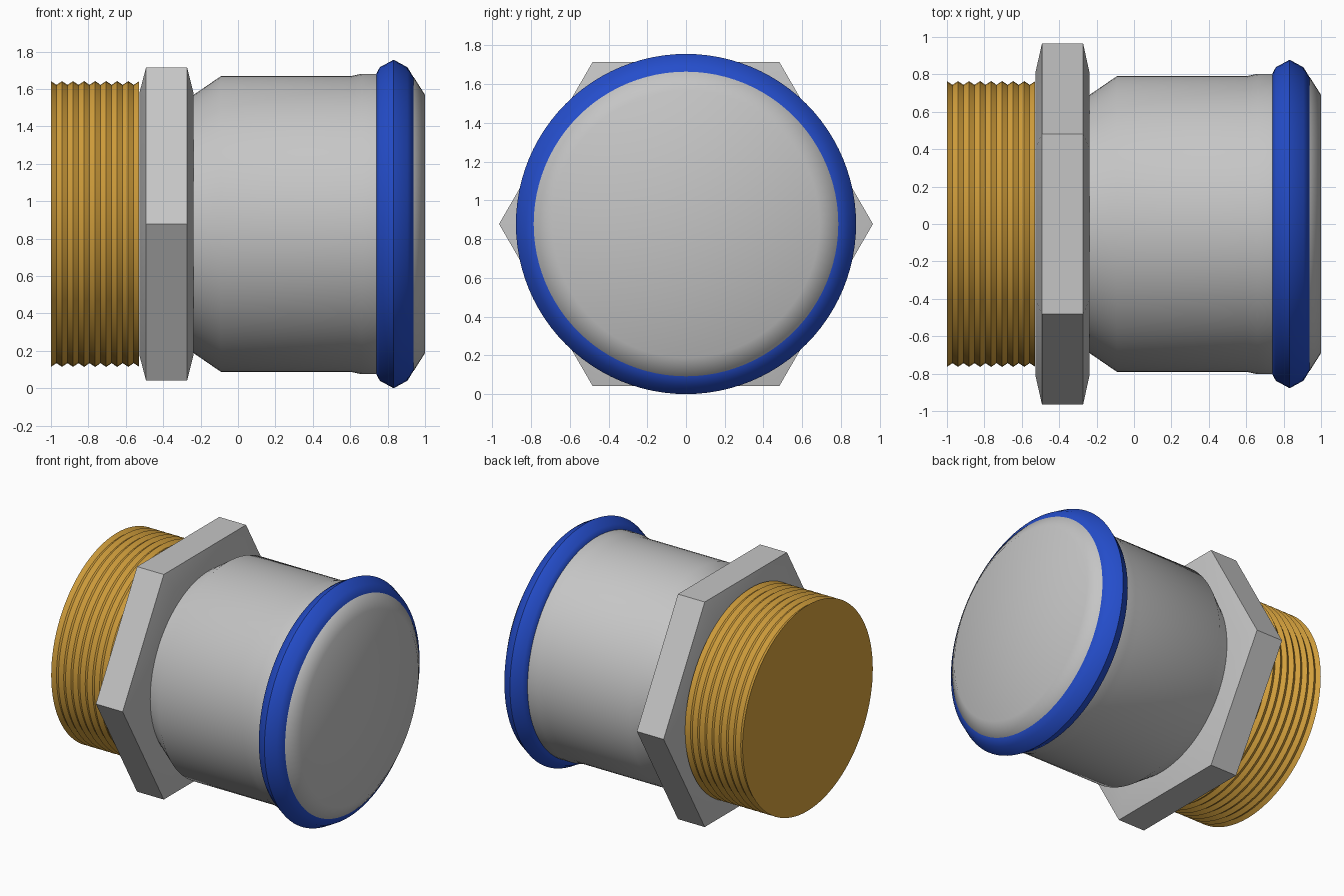
import bpy
import bmesh
from math import cos, sin, tau, radians

cube = bpy.data.objects.get("Cube")
if cube:
    bpy.data.objects.remove(cube, do_unlink=True)

AXIS_Z = 0.878


def make_material(name, colour):
    mat = bpy.data.materials.new(name)
    mat.use_nodes = True
    mat.diffuse_color = (*colour, 1)
    bsdf = mat.node_tree.nodes["Principled BSDF"]
    bsdf.inputs["Base Color"].default_value = (*colour, 1)
    bsdf.inputs["Roughness"].default_value = 0.6
    return mat


def lathe(name, profile, mat, sides=96, loop=False, smooth=35):
    """Turn (x, radius) points around the x axis; cap the ends or close the loop."""
    bm = bmesh.new()
    rings = [[bm.verts.new((x, r * cos(tau * i / sides), r * sin(tau * i / sides)))
              for i in range(sides)] for x, r in profile]
    pairs = list(zip(rings, rings[1:]))
    if loop:
        pairs.append((rings[-1], rings[0]))
    else:
        bm.faces.new(rings[0])
        bm.faces.new(rings[-1])
    for a, b in pairs:
        for i in range(sides):
            j = (i + 1) % sides
            bm.faces.new((a[i], a[j], b[j], b[i]))
    bmesh.ops.recalc_face_normals(bm, faces=bm.faces)
    mesh = bpy.data.meshes.new(name)
    bm.to_mesh(mesh)
    bm.free()
    mesh.materials.append(mat)
    mesh.shade_smooth()
    mesh.set_sharp_from_angle(angle=radians(smooth))
    obj = bpy.data.objects.new(name, mesh)
    obj.location.z = AXIS_Z
    bpy.context.collection.objects.link(obj)
    return obj


steel = make_material("steel grey", (0.56, 0.56, 0.56))
brass = make_material("brass", (0.67, 0.36, 0.047))
blue = make_material("seal blue", (0.018, 0.075, 0.60))

# Threaded end: alternating crests and roots
pitch = 0.059
thread = [(-1 + i * pitch / 2, 0.744 if i % 2 else 0.764) for i in range(17)]
lathe("threaded_end", thread, brass, smooth=25)

# Hexagonal nut with bevelled faces, corners pointing to the front and back
lathe("hex_nut", [(-0.527, 0.81), (-0.492, 0.965), (-0.272, 0.965), (-0.238, 0.81)],
      steel, sides=6, smooth=30)

# Sleeve with sloped shoulder and closed, chamfered end
lathe("sleeve", [(-0.30, 0.69), (-0.238, 0.69), (-0.092, 0.79), (0.60, 0.79),
                 (0.66, 0.803), (0.90, 0.803), (0.94, 0.785), (1.0, 0.69)], steel)

# Seal ring around the sleeve
lathe("seal_ring", [(0.738, 0.76), (0.738, 0.80), (0.758, 0.838), (0.832, 0.878),
                    (0.906, 0.838), (0.941, 0.78), (0.941, 0.76)], blue, loop=True)
